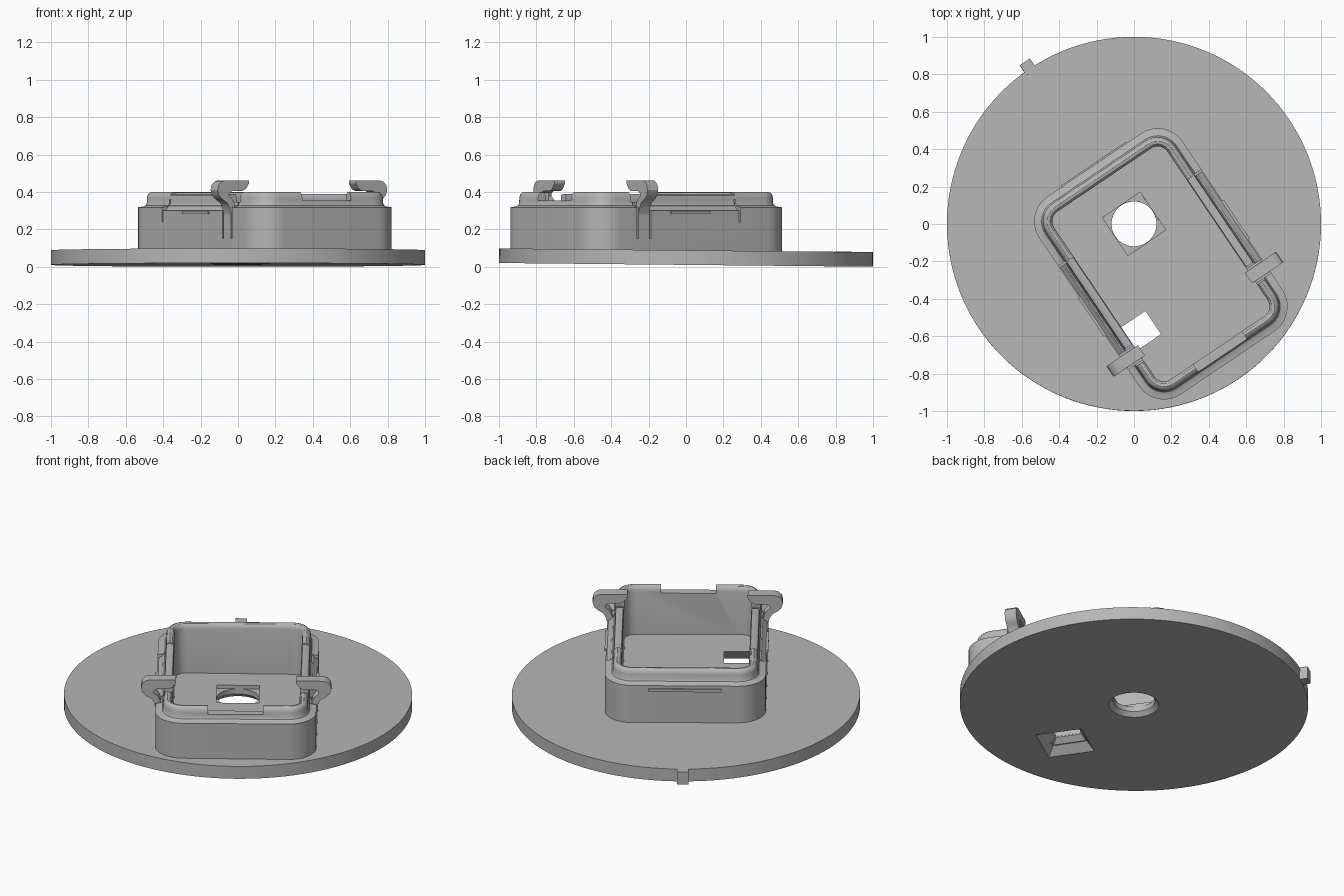
import bpy, bmesh, math
from mathutils import Matrix

old = bpy.data.objects.get("Cube")
if old:
    bpy.data.objects.remove(old, do_unlink=True)

grey = bpy.data.materials.new("mid_grey")
grey.use_nodes = True
COLOR = (0.47, 0.47, 0.47, 1)
grey.diffuse_color = COLOR
grey.node_tree.nodes["Principled BSDF"].inputs["Base Color"].default_value = COLOR

# Everything is laid out square to the housing, then turned into place
TURN = Matrix.Rotation(math.radians(34), 4, "Z")
TILT = Matrix.Rotation(-0.01, 4, "X")
HALF_W, HALF_L, RADIUS, MID_V = 0.462, 0.638, 0.16, -0.257
CLIP_V, SEAM_V = -0.582, 0.035


def loft(name, rings, closed=False):
    """Skin a stack of equal-length rings; cap the ends or close the stack."""
    bm = bmesh.new()
    rows = [[bm.verts.new(p) for p in ring] for ring in rings]
    n = len(rows[0])
    pairs = list(zip(rows, rows[1:])) + ([(rows[-1], rows[0])] if closed else [])
    for lo, hi in pairs:
        for i in range(n):
            j = (i + 1) % n
            bm.faces.new((lo[i], lo[j], hi[j], hi[i]))
    if not closed:
        bm.faces.new(rows[0][::-1])
        bm.faces.new(rows[-1])
    bmesh.ops.recalc_face_normals(bm, faces=bm.faces)
    mesh = bpy.data.meshes.new(name)
    bm.to_mesh(mesh)
    bm.free()
    mesh.materials.append(grey)
    obj = bpy.data.objects.new(name, mesh)
    bpy.context.scene.collection.objects.link(obj)
    return obj


def rect(u0, u1, v0, v1, z):
    return [(u0, v0, z), (u1, v0, z), (u1, v1, z), (u0, v1, z)]


def box(name, u0, u1, v0, v1, z0, z1):
    return loft(name, [rect(u0, u1, v0, v1, z0), rect(u0, u1, v0, v1, z1)])


def circle(r, z, n=128):
    return [(r * math.cos(math.tau * i / n), r * math.sin(math.tau * i / n), z) for i in range(n)]


def round_rect(inset, z, steps=10):
    r = RADIUS - inset
    pts = []
    for k, (su, sv) in enumerate([(1, 1), (-1, 1), (-1, -1), (1, -1)]):
        for i in range(steps + 1):
            a = math.pi / 2 * (k + i / steps)
            pts.append((su * (HALF_W - RADIUS) + r * math.cos(a),
                        MID_V + sv * (HALF_L - RADIUS) + r * math.sin(a), z))
    return pts


def prism(name, profile, side, v0, v1):
    """Extrude a (u, z) outline along the housing's long direction."""
    return loft(name, [[(side * u, v, z) for u, z in profile] for v in (v0, v1)])


def cut(obj, cutters):
    for c in cutters:
        c.hide_render = True
        mod = obj.modifiers.new("cut", "BOOLEAN")
        mod.operation, mod.solver, mod.object = "DIFFERENCE", "EXACT", c
        bpy.context.view_layer.objects.active = obj
        bpy.ops.object.modifier_apply(modifier=mod.name)
    for c in cutters:
        bpy.data.objects.remove(c, do_unlink=True)


def finish(obj, matrix=TURN):
    obj.data.transform(matrix)
    bpy.ops.object.select_all(action="DESELECT")
    obj.select_set(True)
    bpy.context.view_layer.objects.active = obj
    bpy.ops.object.shade_smooth_by_angle(angle=math.radians(32))


def port_cutter():
    # Square port flaring out towards the underside
    return loft("port_cutter", [rect(-0.47, -0.185, -0.65, -0.36, -0.002),
                                rect(-0.366, -0.21, -0.57, -0.42, 0.088),
                                rect(-0.366, -0.21, -0.57, -0.42, 0.13)])


# Base disc with central hole, square pocket and flared port
disc = loft("base_disc", [circle(1, 0.01), circle(1, 0.088)])
cut(disc, [
    loft("hole_cutter", [circle(0.155, -0.002, 64), circle(0.12, 0.035, 64), circle(0.12, 0.2, 64)]),
    box("pocket_cutter", -0.122, 0.122, -0.122, 0.122, 0.066, 0.2),
    port_cutter(),
])
finish(disc, TILT @ TURN)

# Index tab on the disc edge
finish(box("index_tab", -0.033, 0.033, 0.98, 1.045, 0.012, 0.09), TILT @ TURN)

# Housing wall: ledge, then a rounded bead as the rim
WALL = [(0, 0.06), (0, 0.318), (0.028, 0.322), (0.04, 0.328), (0.046, 0.34),
        (0.047, 0.368), (0.051, 0.384), (0.06, 0.395), (0.07, 0.399),
        (0.084, 0.396), (0.093, 0.387), (0.097, 0.37), (0.097, 0.06)]
wall = loft("housing_wall", [round_rect(d, z) for d, z in WALL], closed=True)
RECESS = [(0.52, 0.3), (0.455, 0.3), (0.435, 0.315), (0.422, 0.34), (0.414, 0.38),
          (0.40, 0.388), (0.33, 0.388), (0.33, 0.5), (0.52, 0.5)]
cutters = [box("notch_cutter", -0.157, 0.157, -1, -0.75, 0.355, 0.5), port_cutter()]
for side in (-1, 1):
    near, far = sorted((side * 0.33, side * 0.52))
    cutters.append(prism("recess_cutter", RECESS, side, CLIP_V, SEAM_V))
    cutters.append(box("rim_gap_cutter", near, far, CLIP_V - 0.055, CLIP_V + 0.055, 0.345, 0.5))
    for v, z in ((CLIP_V - 0.04, 0.15), (CLIP_V + 0.04, 0.15), (SEAM_V, 0.24)):
        cutters.append(box("slit_cutter", near, far, v - 0.005, v + 0.005, z, 0.36))
cut(wall, cutters)
finish(wall)

# Snap clips curling out and over the rim, and small grip ridges
CLIP = [(0.43, 0.28), (0.462, 0.28), (0.47, 0.315), (0.485, 0.342), (0.515, 0.36),
        (0.537, 0.38), (0.547, 0.41), (0.54, 0.438), (0.522, 0.455), (0.5, 0.461),
        (0.345, 0.461), (0.345, 0.445), (0.365, 0.415), (0.39, 0.404), (0.455, 0.404),
        (0.472, 0.394), (0.474, 0.378), (0.45, 0.36), (0.437, 0.335)]
for side, word in ((-1, "right"), (1, "left")):
    finish(prism("clip_" + word, CLIP, side, CLIP_V - 0.034, CLIP_V + 0.034))
    u0, u1 = sorted((side * 0.45, side * 0.47))
    finish(box("side_ridge_" + word, u0, u1, -0.41, -0.16, 0.282, 0.299))
finish(box("back_ridge", -0.21, 0.21, 0.37, 0.389, 0.282, 0.3))
